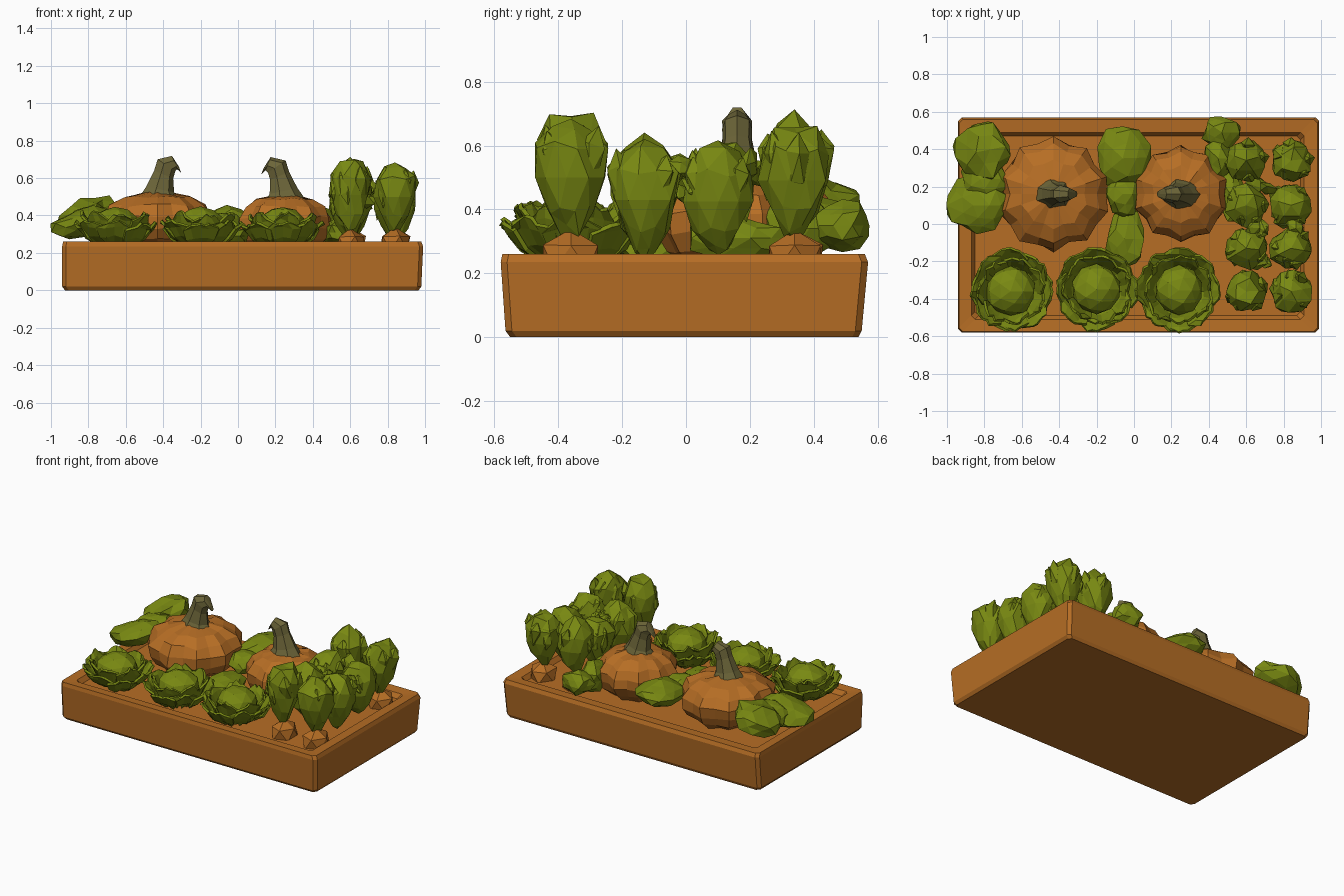
import bpy, bmesh, math, random
from mathutils import Vector, Matrix, Euler

random.seed(7)
cube = bpy.data.objects.get("Cube")
if cube:
    bpy.data.objects.remove(cube, do_unlink=True)


def material(name, colour):
    m = bpy.data.materials.new(name)
    m.use_nodes = True
    m.diffuse_color = (*colour, 1)
    m.node_tree.nodes["Principled BSDF"].inputs["Base Color"].default_value = (*colour, 1)
    return m


ORANGE = material("terracotta orange", (0.47, 0.155, 0.018))
GREEN = material("leaf green", (0.19, 0.25, 0.006))
STEM = material("olive stem", (0.15, 0.13, 0.04))


def finish(name, bm, mat):
    bmesh.ops.recalc_face_normals(bm, faces=bm.faces)
    mesh = bpy.data.meshes.new(name)
    bm.to_mesh(mesh)
    bm.free()
    mesh.materials.append(mat)
    ob = bpy.data.objects.new(name, mesh)
    bpy.context.collection.objects.link(ob)
    return ob


def blob(bm, loc, size, rot=(0, 0, 0), rough=0.16, taper=0.0, detail=2):
    """Faceted lump; taper narrows its lower half."""
    verts = bmesh.ops.create_icosphere(bm, subdivisions=detail, radius=1)["verts"]
    turn = Euler(rot).to_matrix()
    for v in verts:
        p = v.co * random.uniform(1 - rough, 1 + rough * 0.5)
        narrow = 1 - taper * max(0, 0.35 - p.z)
        p = Vector((p.x * narrow * size[0], p.y * narrow * size[1], p.z * size[2]))
        v.co = turn @ p + Vector(loc)


def loft(bm, rings, cap_start=True, cap_end=True):
    loops = [[bm.verts.new(p) for p in ring] for ring in rings]
    n = len(loops[0])
    for a, b in zip(loops, loops[1:]):
        for i in range(n):
            j = (i + 1) % n
            bm.faces.new((a[i], a[j], b[j], b[i]))
    if cap_start:
        bm.faces.new(loops[0][::-1])
    if cap_end:
        bm.faces.new(loops[-1])


# Planter tray: one loft from the base, over the rim, down to the soil
def corner_ring(x0, x1, y0, y1, z, c=0.02):
    return [(x0 + c, y0, z), (x1 - c, y0, z), (x1, y0 + c, z), (x1, y1 - c, z),
            (x1 - c, y1, z), (x0 + c, y1, z), (x0, y1 - c, z), (x0, y0 + c, z)]


bm = bmesh.new()
loft(bm, [corner_ring(-0.925, 0.965, -0.55, 0.54, 0.0),
          corner_ring(-0.94, 0.98, -0.565, 0.55, 0.02),
          corner_ring(-0.94, 0.99, -0.58, 0.57, 0.235),
          corner_ring(-0.935, 0.98, -0.575, 0.56, 0.26),
          corner_ring(-0.87, 0.91, -0.51, 0.49, 0.255),
          corner_ring(-0.85, 0.89, -0.49, 0.47, 0.225)])
finish("planter_tray", bm, ORANGE)


# Pumpkins with ribbed bodies and crooked stems
def pumpkin(name, x, y, radius, top, lean):
    bm = bmesh.new()
    sides, levels, base = 20, 7, 0.2
    rings = []
    for k in range(levels + 1):
        t = math.pi * (0.06 + 0.9 * k / levels)
        ring = []
        for i in range(sides):
            a = math.tau * i / sides
            rib = (1 if i % 2 else 0.91) * random.uniform(0.96, 1.03)
            r = radius * math.sin(t) ** 0.75 * rib
            z = base + (top - base) * (0.5 - 0.5 * math.cos(t)) + random.uniform(-0.008, 0.008)
            ring.append((x + r * math.cos(a), y + r * math.sin(a), z))
        rings.append(ring)
    loft(bm, rings)
    finish(name, bm, ORANGE)

    bm = bmesh.new()
    path = [(0, -0.03, 0.115), (0.01, 0.02, 0.08), (0.03, 0.1, 0.058),
            (0.045, 0.15, 0.06), (0.09, 0.165, 0.04), (0.12, 0.125, 0.02)]
    rings = []
    for k, (dx, dz, r) in enumerate(path):
        tilt = Matrix.Rotation(lean * (0.2 * k if k < 4 else 1.2), 3, 'Y')
        ring = []
        for i in range(7):
            a = math.tau * i / 7
            p = tilt @ Vector((r * math.cos(a), r * 0.8 * math.sin(a), 0))
            ring.append(p + Vector((x + lean * dx, y, top + dz)))
        rings.append(ring)
    loft(bm, rings)
    finish(name + "_stem", bm, STEM)


pumpkin("large_pumpkin", -0.43, 0.16, 0.31, 0.52, 1)
pumpkin("small_pumpkin", 0.25, 0.16, 0.26, 0.51, -1)


# Cabbages: round heart inside two rings of curling leaves
def cabbage(name, x, y):
    bm = bmesh.new()
    blob(bm, (x, y, 0.335), (0.135, 0.135, 0.115), rough=0.06)
    for count, reach, height, shift in ((8, 0.215, 0.12, 0), (7, 0.175, 0.165, 0.4)):
        for k in range(count):
            a = math.tau * k / count + shift
            grid = []
            for dist, z, wide in ((0.45, 0, 0.3), (0.75, 0.35, 0.5),
                                  (0.93, 0.8, 0.5), (1.02, 1.0, 0.22)):
                row = []
                for s in (-1, -0.5, 0, 0.5, 1):
                    b = a + s * wide
                    r = reach * dist * random.uniform(0.94, 1.04)
                    zz = 0.25 + height * z * random.uniform(0.88, 1.06) - 0.012 * abs(s)
                    row.append(bm.verts.new((x + r * math.cos(b), y + r * math.sin(b), zz)))
                grid.append(row)
            for low, high in zip(grid, grid[1:]):
                for i in range(4):
                    bm.faces.new((low[i], low[i + 1], high[i + 1], high[i]))
    ob = finish(name, bm, GREEN)
    thick = ob.modifiers.new("leaf_thickness", 'SOLIDIFY')
    thick.thickness = 0.014


for label, x, y in (("left", -0.66, -0.36), ("middle", -0.2, -0.35), ("right", 0.24, -0.355)):
    cabbage(label + "_cabbage", x, y)


# Draping vine leaves beside the pumpkins
bm = bmesh.new()
blob(bm, (-0.84, 0.1, 0.36), (0.17, 0.16, 0.08), (0, -0.3, 0), 0.2)
blob(bm, (-0.81, 0.39, 0.41), (0.16, 0.17, 0.085), (0, -0.4, 0.2), 0.2)
blob(bm, (-0.8, 0.24, 0.38), (0.13, 0.12, 0.08), (0, -0.3, 0), 0.2)
finish("side_vine_leaves", bm, GREEN)

bm = bmesh.new()
blob(bm, (-0.06, 0.36, 0.37), (0.15, 0.18, 0.08), (0.1, 0, 0), 0.2)
blob(bm, (-0.06, 0.16, 0.35), (0.1, 0.13, 0.07), rough=0.2)
blob(bm, (-0.05, -0.08, 0.29), (0.11, 0.17, 0.06), rough=0.2)
finish("centre_vine_leaves", bm, GREEN)

bm = bmesh.new()
blob(bm, (0.47, 0.49, 0.35), (0.105, 0.1, 0.08), rough=0.2)
blob(bm, (0.45, 0.35, 0.34), (0.09, 0.12, 0.1), rough=0.2)
blob(bm, (0.52, 0.15, 0.31), (0.07, 0.16, 0.07), rough=0.2)
finish("back_vine_leaves", bm, GREEN)


# Root crops: orange crowns carrying tall bulbous tops, in two rows
bm_root, bm_top = bmesh.new(), bmesh.new()
for x, crown in ((0.6, 0.01), (0.84, -0.01)):
    for y, top in ((-0.36, 0.7), (-0.13, 0.62), (0.1, 0.61), (0.34, 0.68)):
        end = abs(y) > 0.2
        height = top + crown
        low = 0.31 if end else 0.25
        mid = (height + low) / 2
        blob(bm_top, (x, y, mid), (0.13, 0.13, (height - low) / 2 + 0.01),
             (0, 0, random.uniform(0, 3)), 0.17, 0.42)
        # small upright leaflets around each top
        for k in range(5):
            a = math.tau * k / 5 + random.random()
            blob(bm_top, (x + 0.075 * math.cos(a), y + 0.075 * math.sin(a), mid + 0.05),
                 (0.05, 0.05, 0.11), (-0.25 * math.sin(a), 0.25 * math.cos(a), a), 0.2, 0.3, 1)
        if end:
            blob(bm_root, (x, y, 0.25), (0.09, 0.1, 0.085), rough=0.1, detail=1)
# loose crinkled leaves between the rows
for k in range(22):
    blob(bm_top, (random.uniform(0.6, 0.88), random.uniform(-0.22, 0.24), random.uniform(0.47, 0.56)),
         (0.07, 0.05, 0.035), [random.uniform(-1, 1) for _ in range(3)], 0.3, 0, 1)
finish("root_crowns", bm_root, ORANGE)
finish("root_crop_leaves", bm_top, GREEN)
